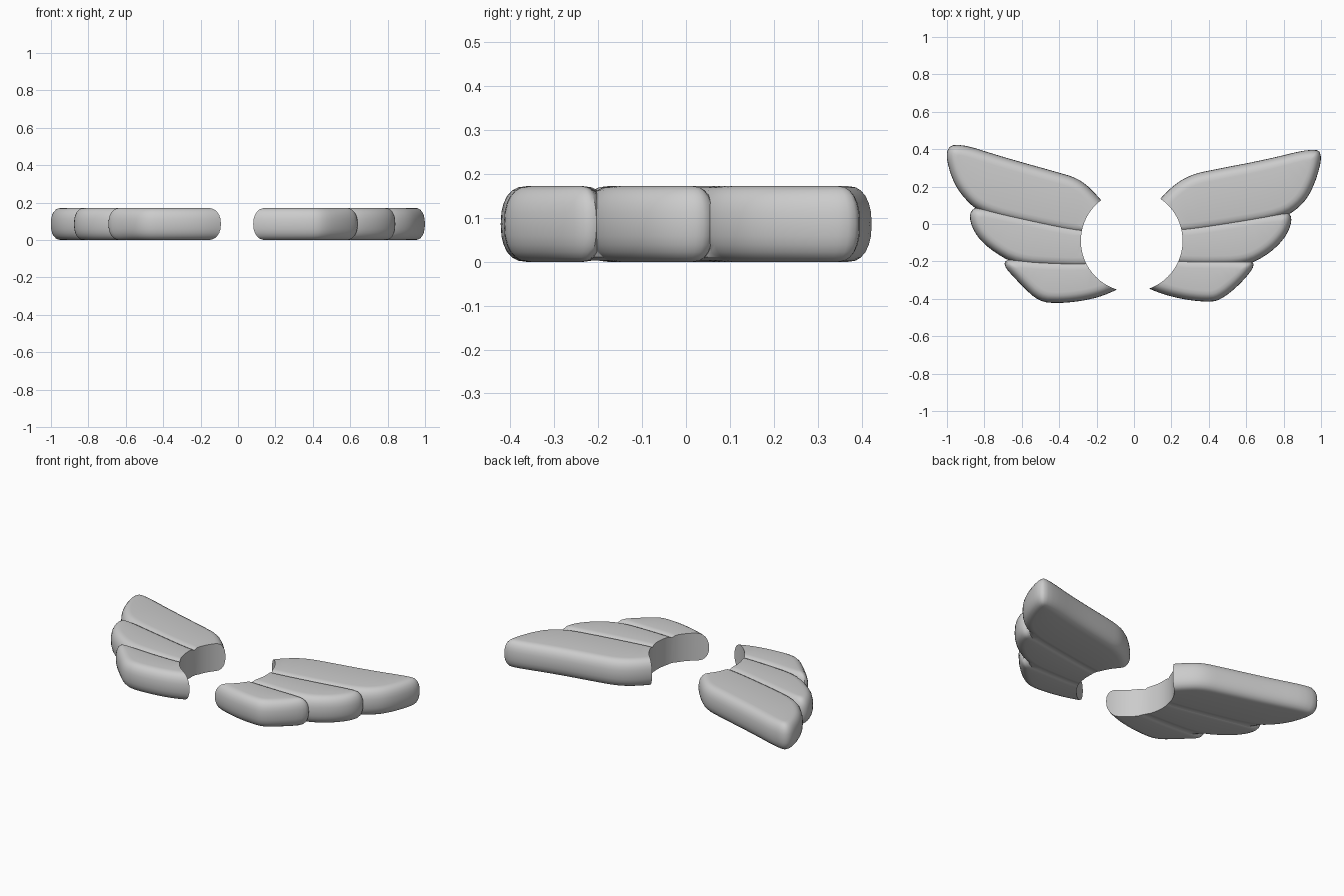
import bpy, bmesh, math
from mathutils import Vector

if "Cube" in bpy.data.objects:
    bpy.data.objects.remove(bpy.data.objects["Cube"])

HEIGHT = 0.172
INSET = 0.058


def core_ring(pts, d):
    """Mitre-inset a counter-clockwise polygon; edges that would flip are shrunk instead."""
    out = []
    n = len(pts)
    for i in range(n):
        a = (pts[i] - pts[i - 1]).normalized()
        b = (pts[(i + 1) % n] - pts[i]).normalized()
        na, nb = Vector((-a.y, a.x)), Vector((-b.y, b.x))
        out.append(pts[i] + (na + nb) / max(0.55, 1 + na.dot(nb)) * d)
    for i in range(n):
        j = (i + 1) % n
        e = pts[j] - pts[i]
        if (out[j] - out[i]).dot(e) < 0.15 * e.length_squared:
            mid = (out[i] + out[j]) / 2
            out[i], out[j] = mid - e * 0.08, mid + e * 0.08
    return out


def chaikin(pts, times=2):
    """Round the polygon by cutting corners."""
    for _ in range(times):
        new = []
        for i, p in enumerate(pts):
            q = pts[(i + 1) % len(pts)]
            new += [p.lerp(q, 0.25), p.lerp(q, 0.75)]
        pts = new
    return pts


def pillow(name, outline, z0=0.0, z1=HEIGHT, inset=INSET, steps=12):
    """Loft a soft-edged slab from an outline."""
    pts = [Vector(p) for p in outline]
    area = sum(p.x * q.y - q.x * p.y for p, q in zip(pts, pts[1:] + pts[:1]))
    if area < 0:
        pts.reverse()
    core = core_ring(pts, inset)
    bm = bmesh.new()
    rings = []
    for k in range(steps + 1):
        a = -math.pi / 2 + math.pi * k / steps
        s, c = math.sin(a), max(0.0, math.cos(a))
        z = (z0 + z1) / 2 + (z1 - z0) / 2 * math.copysign(abs(s) ** 0.85, s)
        t = 1 - c ** 0.85 if 0 < k < steps else 1
        ring = chaikin([p.lerp(q, t) for p, q in zip(pts, core)])
        rings.append([bm.verts.new((p.x, p.y, z)) for p in ring])
    n = len(rings[0])
    for lo, hi in zip(rings, rings[1:]):
        for i in range(n):
            j = (i + 1) % n
            bm.faces.new((lo[i], lo[j], hi[j], hi[i]))
    bm.faces.new(rings[0][::-1])
    bm.faces.new(rings[-1])
    bmesh.ops.triangulate(bm, faces=[f for f in bm.faces if len(f.verts) > 4])
    me = bpy.data.meshes.new(name)
    bm.to_mesh(me)
    bm.free()
    ob = bpy.data.objects.new(name, me)
    bpy.context.collection.objects.link(ob)
    return ob


def boolean(ob, other, op):
    m = ob.modifiers.new(op, 'BOOLEAN')
    m.operation, m.object, m.solver = op, other, 'MANIFOLD'
    bpy.context.view_layer.objects.active = ob
    bpy.ops.object.modifier_apply(modifier=m.name)


# Feather outlines: upper, middle, lower, then the web that fills the grooves
right = [
    [(0.05, 0.02), (0.10, 0.09), (0.20, 0.20), (0.30, 0.263), (0.42, 0.29), (0.70, 0.343), (0.96, 0.407),
     (1.01, 0.373), (0.97, 0.22), (0.91, 0.11), (0.80, 0.03), (0.55, -0.015), (0.25, -0.06), (0.07, -0.06)],
    [(0.06, -0.01), (0.25, -0.01), (0.55, 0.035), (0.80, 0.075), (0.85, 0.04), (0.82, -0.06), (0.73, -0.155),
     (0.60, -0.225), (0.40, -0.23), (0.22, -0.225), (0.06, -0.20)],
    [(0.04, -0.15), (0.2, -0.175), (0.40, -0.18), (0.60, -0.185), (0.655, -0.215), (0.57, -0.32), (0.46, -0.41),
     (0.38, -0.417), (0.25, -0.401), (0.12, -0.365), (0.0, -0.305)],
    [(0.08, 0.03), (0.3, 0.17), (0.84, 0.25), (0.865, 0.14), (0.79, 0.02), (0.69, -0.12), (0.60, -0.21),
     (0.48, -0.33), (0.25, -0.34), (0.05, -0.26)],
]
left = [
    [(-0.07, 0.0), (-0.12, 0.06), (-0.22, 0.18), (-0.30, 0.245), (-0.42, 0.28), (-0.70, 0.358), (-0.94, 0.434),
     (-1.01, 0.40), (-0.985, 0.27), (-0.93, 0.16), (-0.82, 0.055), (-0.55, -0.01), (-0.28, -0.065), (-0.09, -0.06)],
    [(-0.06, -0.02), (-0.28, -0.015), (-0.55, 0.04), (-0.83, 0.10), (-0.885, 0.06), (-0.86, -0.04), (-0.78, -0.13),
     (-0.63, -0.22), (-0.42, -0.235), (-0.25, -0.24), (-0.07, -0.22)],
    [(-0.04, -0.16), (-0.25, -0.19), (-0.45, -0.19), (-0.65, -0.18), (-0.71, -0.21), (-0.61, -0.32),
     (-0.51, -0.415), (-0.40, -0.425), (-0.25, -0.408), (-0.13, -0.372), (0.0, -0.30)],
    [(-0.08, 0.03), (-0.3, 0.15), (-0.86, 0.27), (-0.88, 0.16), (-0.81, 0.04), (-0.73, -0.11), (-0.64, -0.21),
     (-0.51, -0.33), (-0.27, -0.35), (-0.05, -0.26)],
]

# Round cutter for the gap between the wings
bpy.ops.mesh.primitive_cylinder_add(vertices=96, radius=0.272, depth=1, location=(-0.012, -0.09, 0))
cutter = bpy.context.object
cutter.name = "gap_cutter"
cutter.hide_render = True

for side, outlines in (("left", left), ("right", right)):
    wing = pillow(side + "_wing", outlines[0])
    parts = [pillow(side + "_feather", o) for o in outlines[1:3]]
    parts.append(pillow(side + "_web", outlines[3], 0.003, 0.145, 0.03, 6))
    for p in parts:
        boolean(wing, p, 'UNION')
        bpy.data.objects.remove(p)
    boolean(wing, cutter, 'DIFFERENCE')
    bpy.ops.object.select_all(action='DESELECT')
    wing.select_set(True)
    bpy.context.view_layer.objects.active = wing
    bpy.ops.object.shade_smooth_by_angle(angle=math.radians(35))

bpy.data.objects.remove(cutter)
